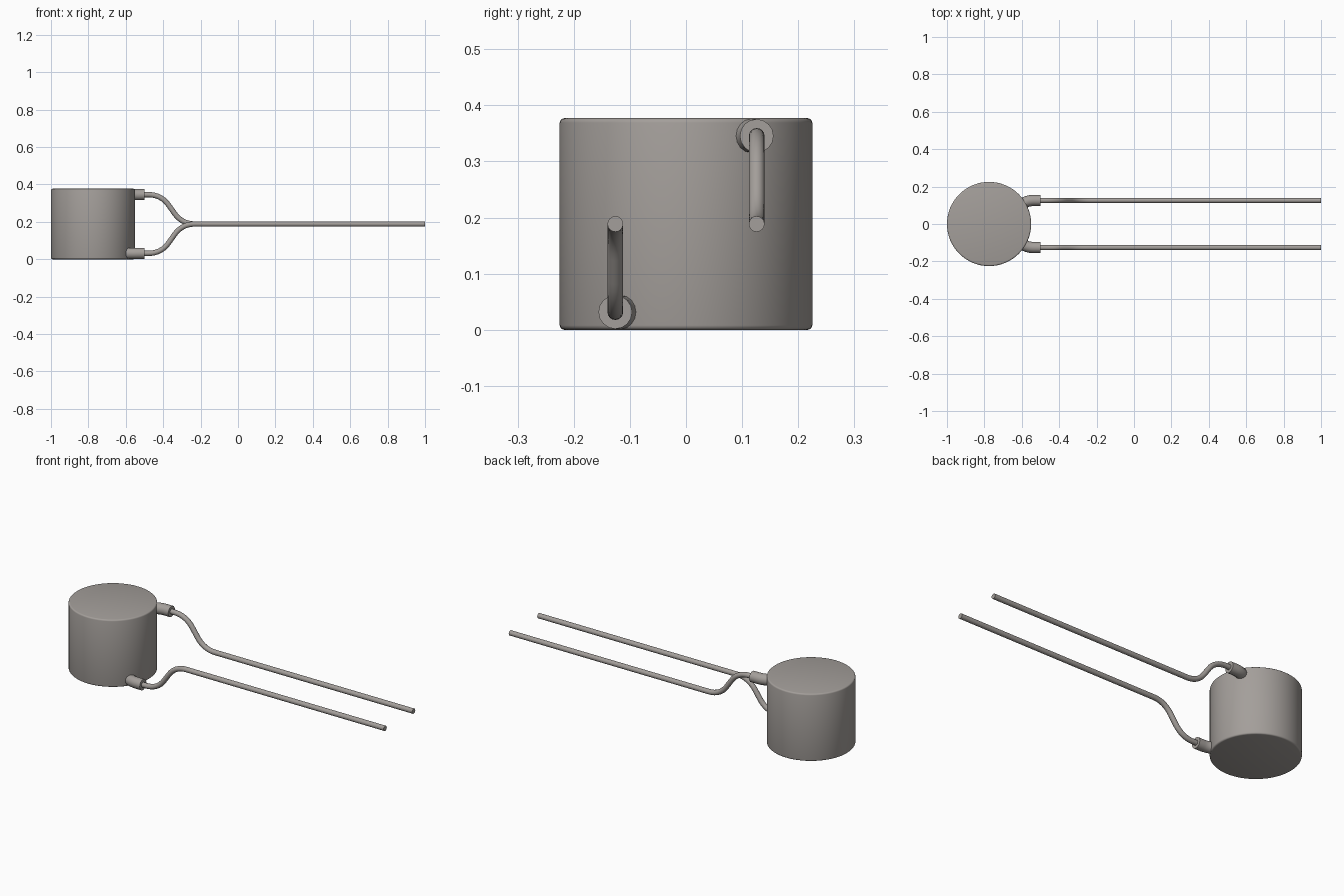
import bpy, math
from mathutils import Vector

cube = bpy.data.objects.get("Cube")
if cube:
    bpy.data.objects.remove(cube, do_unlink=True)

mat = bpy.data.materials.new("warm_grey")
colour = (0.37, 0.345, 0.325, 1)
mat.use_nodes = True
mat.diffuse_color = colour
mat.node_tree.nodes["Principled BSDF"].inputs["Base Color"].default_value = colour


def finish(obj, name):
    obj.name = name
    obj.data.materials.clear()
    obj.data.materials.append(mat)
    bpy.ops.object.select_all(action='DESELECT')
    obj.select_set(True)
    bpy.context.view_layer.objects.active = obj
    bpy.ops.object.shade_smooth_by_angle(angle=math.radians(40))


def round_path(points, radius, steps=8):
    """Replace each inner corner of a path with a quadratic bend."""
    pts = [Vector(p) for p in points]
    path = [pts[0]]
    for a, b, c in zip(pts, pts[1:], pts[2:]):
        p = b + (a - b).normalized() * radius
        q = b + (c - b).normalized() * radius
        for i in range(steps + 1):
            t = i / steps
            path.append(p * (1 - t) ** 2 + b * 2 * t * (1 - t) + q * t * t)
    return path + [pts[-1]]


def tube(name, points, radius, bend):
    path = round_path(points, bend)
    curve = bpy.data.curves.new(name, 'CURVE')
    curve.dimensions = '3D'
    curve.bevel_depth = radius
    curve.bevel_resolution = 6
    curve.use_fill_caps = True
    spline = curve.splines.new('POLY')
    spline.points.add(len(path) - 1)
    for point, co in zip(spline.points, path):
        point.co = (*co, 1)
    obj = bpy.data.objects.new(name, curve)
    bpy.context.collection.objects.link(obj)
    bpy.ops.object.select_all(action='DESELECT')
    obj.select_set(True)
    bpy.context.view_layer.objects.active = obj
    bpy.ops.object.convert(target='MESH')
    finish(bpy.context.view_layer.objects.active, name)


# Cylindrical body with softly rounded rims
HEIGHT = 0.377
bpy.ops.mesh.primitive_cylinder_add(vertices=64, radius=0.225, depth=HEIGHT,
                                    location=(-0.775, 0, HEIGHT / 2))
body = bpy.context.object
bevel = body.modifiers.new("rim", 'BEVEL')
bevel.width = 0.008
bevel.segments = 3
bevel.angle_limit = math.radians(40)
bpy.ops.object.modifier_apply(modifier="rim")
finish(body, "body")

# Sleeve and cranked lead on each side: lower at the front, upper at the back
MID = HEIGHT / 2
for label, side in (("front", -1), ("back", 1)):
    y = side * 0.126
    z = MID + side * 0.157
    tube(label + "_sleeve",
         [(-0.64, side * 0.085, z), (-0.565, y, z), (-0.5, y, z)], 0.03, 0.03)
    tube(label + "_lead",
         [(-0.54, y, z), (-0.41, y, z), (-0.3, y, MID), (1, y, MID)], 0.014, 0.07)
